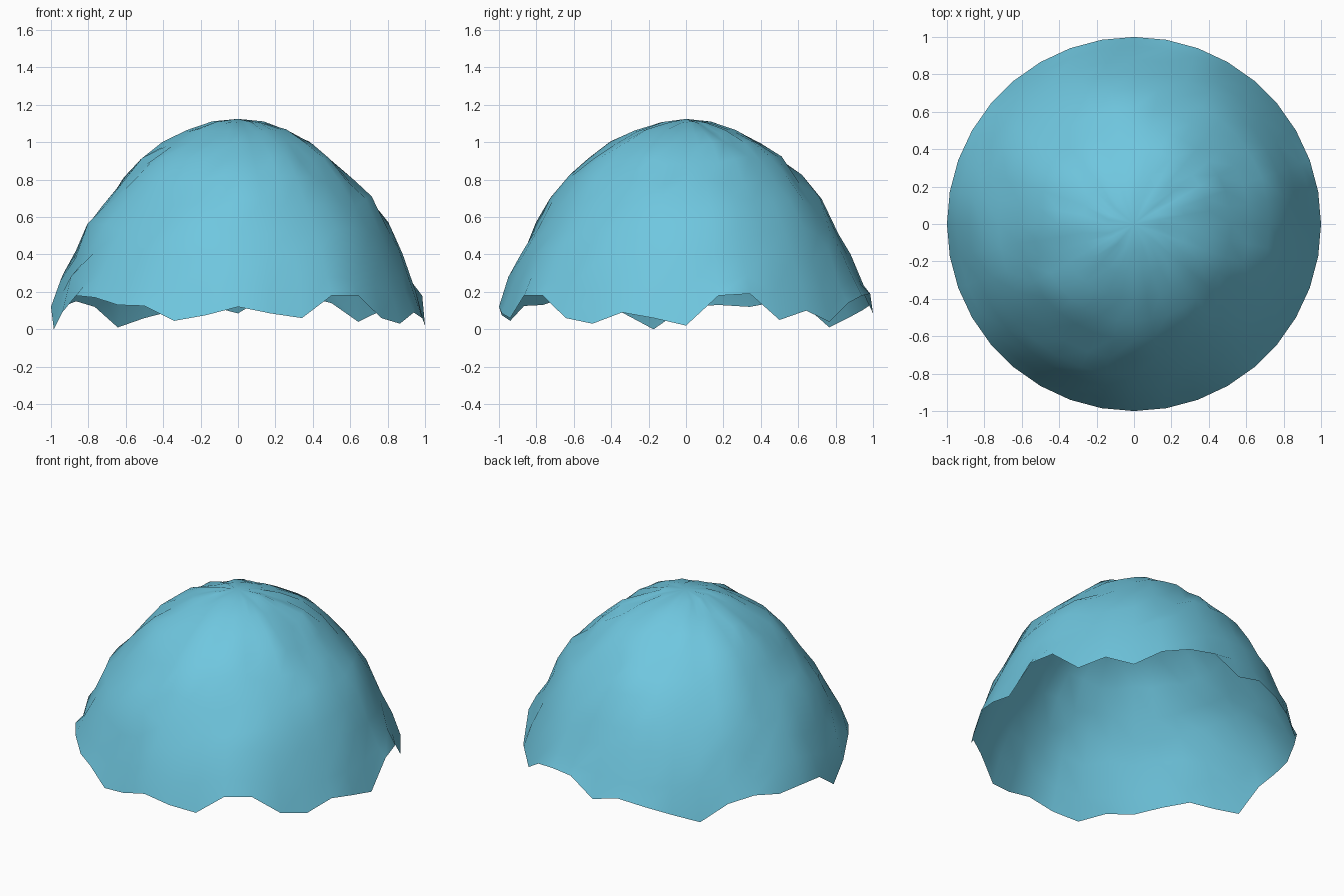
import bpy, bmesh, math, random

if "Cube" in bpy.data.objects:
    bpy.data.objects.remove(bpy.data.objects["Cube"])

random.seed(7)
SEGS = 36

# Dome profile from just above the rim to just below the crown: (radius, height)
PROFILE = [(0.95, 0.26), (0.88, 0.41), (0.815, 0.55), (0.725, 0.69), (0.62, 0.81),
           (0.52, 0.91), (0.405, 0.995), (0.275, 1.062), (0.14, 1.108)]

# Heights of the ragged rim, one per ten degrees, starting at +x
RIM = [.02, .18, .19, .05, .10, .04, .14, .18, .19, .085, .13, .10,
       .06, .01, .12, .15, .12, .13, .12, .00, .09, .18, .17, .13,
       .125, .045, .075, .12, .085, .06, .18, .18, .06, .03, .09, .06]


def ring(bm, radius, heights):
    return [bm.verts.new((radius * math.cos(2 * math.pi * i / SEGS),
                          radius * math.sin(2 * math.pi * i / SEGS), heights[i]))
            for i in range(SEGS)]


bm = bmesh.new()

# Ragged rim, then gently bumpy rings, getting calmer toward the crown
rings = [ring(bm, 1.0, RIM)]
for n, (r, z) in enumerate(PROFILE):
    follow = (0.35, 0.1)[n] if n < 2 else 0.0      # lowest rings echo the rim
    bump = 0.045 * r
    heights = [z - 0.015 * r + follow * (RIM[i] - 0.1) + random.uniform(-bump, bump)
               for i in range(SEGS)]
    rings.append(ring(bm, r, heights))

# Skin of quads, closed with a fan at the crown
for low, high in zip(rings, rings[1:]):
    for i in range(SEGS):
        j = (i + 1) % SEGS
        bm.faces.new((low[i], low[j], high[j], high[i]))
crown = bm.verts.new((0, 0, 1.125))
for i in range(SEGS):
    bm.faces.new((rings[-1][i], rings[-1][(i + 1) % SEGS], crown))
for f in bm.faces:
    f.smooth = True

mesh = bpy.data.meshes.new("dome_shell")
bm.to_mesh(mesh)
bm.free()
dome = bpy.data.objects.new("dome_shell", mesh)
bpy.context.collection.objects.link(dome)

# Single flat colour
blue = bpy.data.materials.new("sky blue")
blue.diffuse_color = (0.16, 0.57, 0.74, 1)
blue.use_nodes = True
blue.node_tree.nodes["Principled BSDF"].inputs["Base Color"].default_value = blue.diffuse_color
mesh.materials.append(blue)
